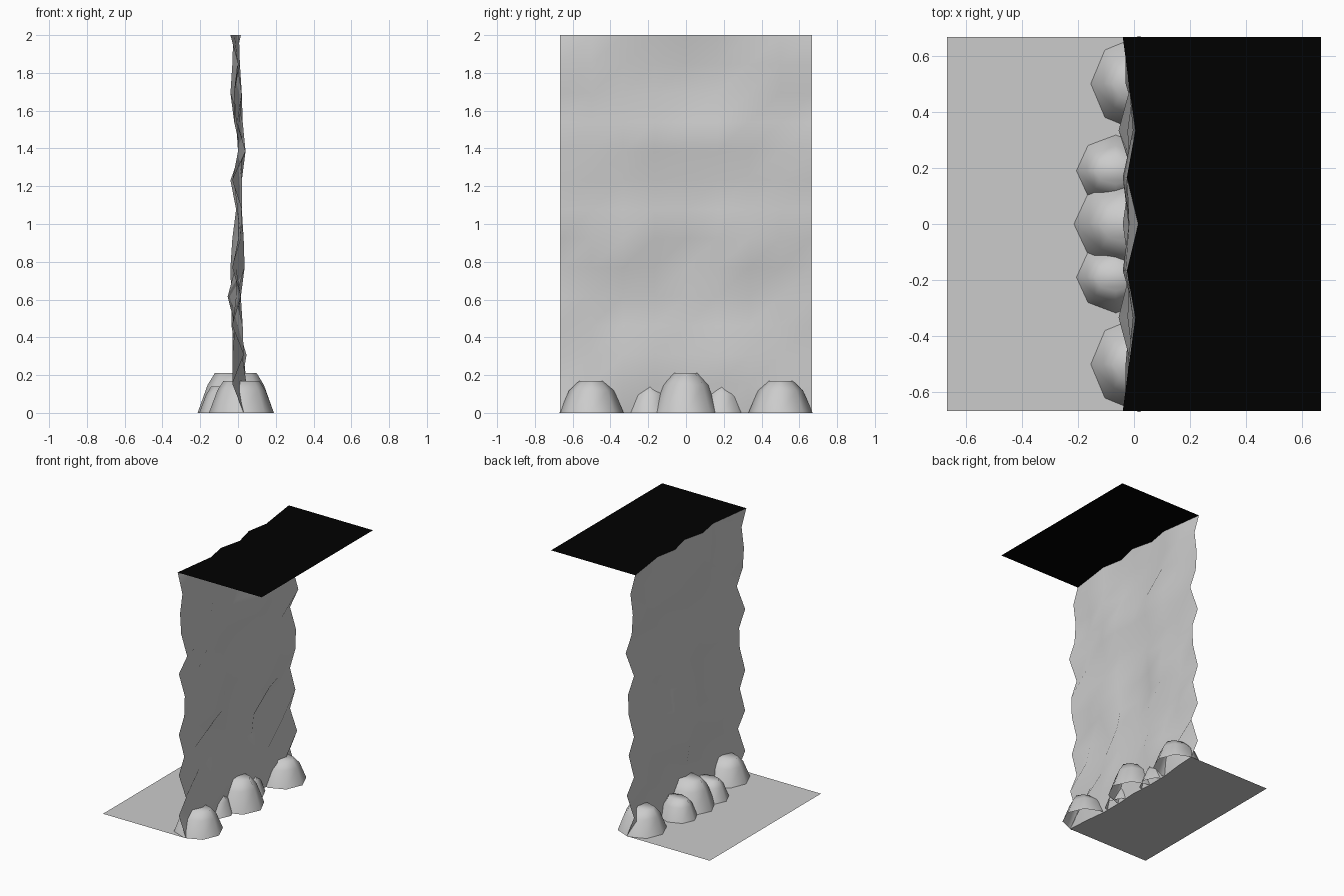
import bpy, math, random

if "Cube" in bpy.data.objects:
    bpy.data.objects.remove(bpy.data.objects["Cube"])

random.seed(11)
HALF = 2 / 3          # half width in x and y
COLS, ROWS = 8, 13    # wall grid


def make_object(name, verts, faces, smooth=False):
    mesh = bpy.data.meshes.new(name)
    mesh.from_pydata(verts, [], faces)
    mesh.update()
    obj = bpy.data.objects.new(name, mesh)
    bpy.context.collection.objects.link(obj)
    for p in mesh.polygons:
        p.use_smooth = smooth
    return obj


def grid_faces(rows, cols):
    w = cols + 1
    return [(r * w + c, r * w + c + 1, (r + 1) * w + c + 1, (r + 1) * w + c)
            for r in range(rows) for c in range(cols)]


# Per row, bottom to top: lowest and highest x offset, and x at the wall's two ends
rows = [(-.01, .03, .03), (-.03, .05, -.03), (-.03, .045, .03), (-.035, .025, -.03),
        (-.055, .015, .015), (-.04, .035, -.03), (-.03, .03, .015), (-.01, .02, .02),
        (-.04, .02, -.03), (0, .04, .04), (-.02, .025, -.01), (-.04, .02, -.02),
        (-.03, .01, 0)]
wall_x = []
for r, (lo, hi, end) in enumerate(rows):
    mid, spread = (lo + hi) / 2, (hi - lo) / 4
    half = [mid + random.uniform(-spread, spread) for _ in range(4)] + [end]
    i, j = random.sample(range(4), 2)
    half[i], half[j] = lo, hi
    if r < 2:         # wall leans over the outer boulders
        half[:4] = [(.01, .0, .0, .02), (.0, .015, .02, .045)][r]
    wall_x.append(half[:0:-1] + half)
top = [.015, -.025, .005, -.018, -.04]
wall_x.append(top[:0:-1] + top)
ys = [-HALF + 2 * HALF * c / COLS for c in range(COLS + 1)]

# Rippled cliff wall, symmetric about y = 0
make_object("cliff_wall",
            [(x, y, 2 * r / ROWS) for r, row in enumerate(wall_x) for x, y in zip(row, ys)],
            grid_faces(ROWS, COLS), True)

# Flat ground on one side of the wall foot
make_object("lower_ground",
            [(-HALF, y, 0) for y in ys] + [(x, y, 0) for x, y in zip(wall_x[0], ys)],
            [f[::-1] for f in grid_faces(1, COLS)])

# Black ledge running back from the wall top
ledge = make_object("upper_ledge",
                    [(x, y, 2) for x, y in zip(wall_x[-1], ys)] + [(HALF, y, 2) for y in ys],
                    [f[::-1] for f in grid_faces(1, COLS)])
black = bpy.data.materials.new("black")
black.diffuse_color = (0, 0, 0, 1)
black.use_nodes = True
black.node_tree.nodes["Principled BSDF"].inputs["Base Color"].default_value = black.diffuse_color
ledge.data.materials.append(black)


# Open-bottomed eight-sided boulders
def boulder(name, x, y, rx, ry, h):
    verts = []
    for sx, sy, z in ((1, 1, 0), (.74, .7, .7), (.55, .38, 1)):
        for k in range(8):
            a = k * math.pi / 4
            verts.append((x + rx * sx * math.cos(a), y + ry * sy * math.sin(a), h * z))
    faces = [(r * 8 + k, r * 8 + (k + 1) % 8, (r + 1) * 8 + (k + 1) % 8, (r + 1) * 8 + k)
             for r in range(2) for k in range(8)]
    faces.append(tuple(range(16, 24)))
    make_object(name, verts, faces, True)


boulder("boulder_centre", -.012, 0, .202, .18, .21)
for side, s in (("left", -1), ("right", 1)):
    boulder("boulder_outer_" + side, .018, s * .5, .172, .17, .17)
    boulder("boulder_inner_" + side, -.065, s * .19, .14, .127, .14)
